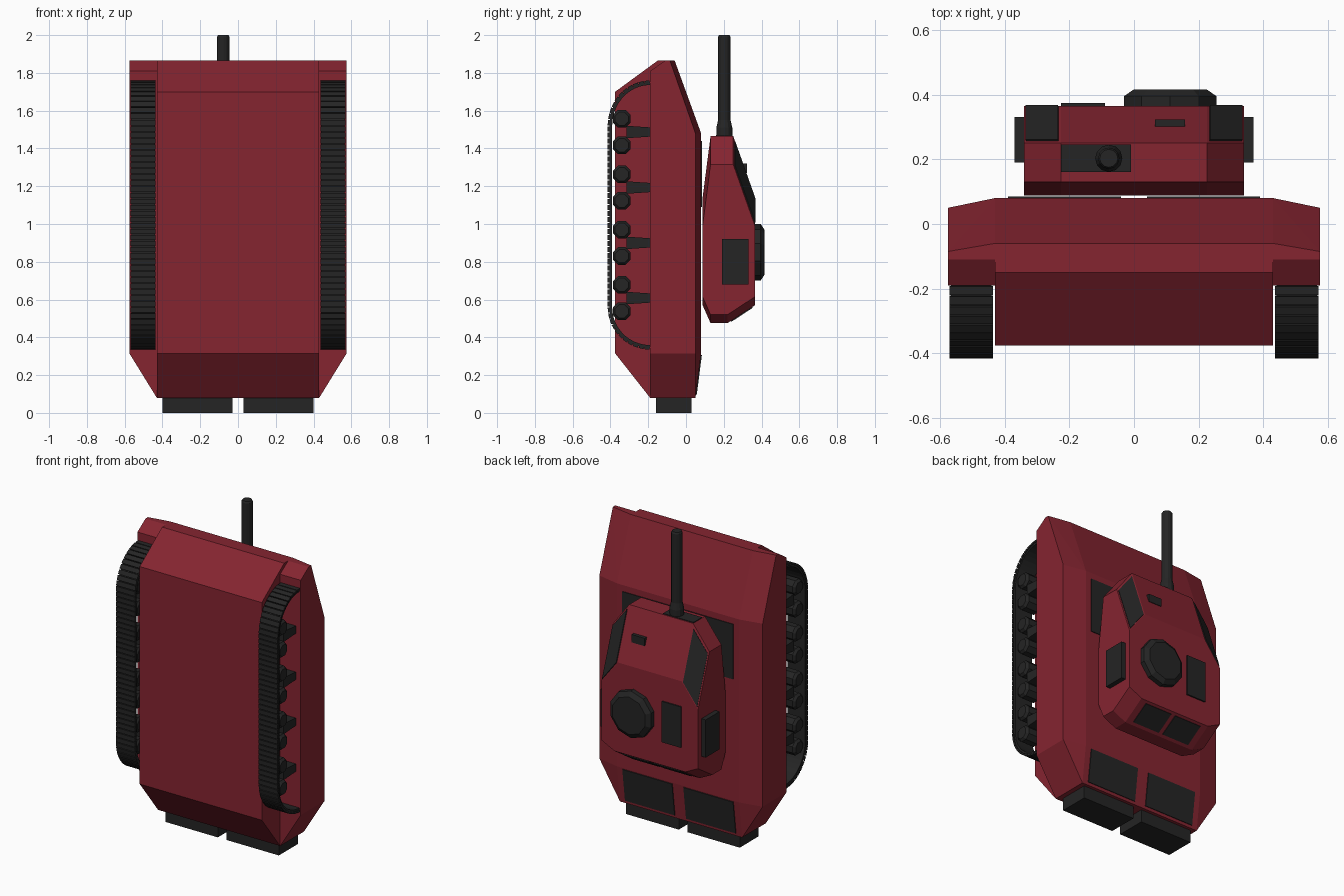
import bpy, bmesh, math
from mathutils import Vector

if "Cube" in bpy.data.objects:
    bpy.data.objects.remove(bpy.data.objects["Cube"])


def material(name, rgb):
    m = bpy.data.materials.new(name)
    m.diffuse_color = (*rgb, 1)
    m.use_nodes = True
    m.node_tree.nodes["Principled BSDF"].inputs["Base Color"].default_value = m.diffuse_color
    return m


RED = material("dark red paint", (0.235, 0.018, 0.030))
BLACK = material("black metal", (0.018, 0.018, 0.018))


def finish(name, bm, mat):
    bmesh.ops.recalc_face_normals(bm, faces=bm.faces)
    me = bpy.data.meshes.new(name)
    bm.to_mesh(me)
    bm.free()
    me.materials.append(mat)
    ob = bpy.data.objects.new(name, me)
    bpy.context.collection.objects.link(ob)
    return ob


def add_hull(bm, pts):
    verts = [bm.verts.new(p) for p in pts]
    bmesh.ops.convex_hull(bm, input=verts)


def solid(name, pts, mat):
    """Convex solid around the given points, with flat facets merged."""
    bm = bmesh.new()
    add_hull(bm, pts)
    bmesh.ops.dissolve_limit(bm, angle_limit=0.02, verts=bm.verts, edges=bm.edges)
    return finish(name, bm, mat)


def corners(x0, x1, y0, y1, z0, z1):
    return [(x, y, z) for x in (x0, x1) for y in (y0, y1) for z in (z0, z1)]


def plate(name, o, u, v, ur, vr, t, mat=BLACK):
    """Thin plate lying on the face o + a*u + b*v, raised outward by t."""
    o, u, v = Vector(o), Vector(u), Vector(v)
    quad = [o + u * a + v * b for a in ur for b in vr]
    n = u.cross(v).normalized()
    if n.dot(sum(quad, Vector()) / 4 - Vector((0, 0, 0.95))) < 0:
        n = -n
    return solid(name, [q - n * 0.003 for q in quad] + [q + n * t for q in quad], mat)


def lathe(name, profile, centre, axis, n, phase, mat):
    """Turned part: profile of (radius, position along axis)."""
    bm = bmesh.new()
    rings = []
    i, j = [k for k in range(3) if k != axis]
    for r, h in profile:
        ring = []
        for k in range(n):
            a = phase + 2 * math.pi * k / n
            p = list(centre)
            p[axis] = h
            p[i] += r * math.cos(a)
            p[j] += r * math.sin(a)
            ring.append(bm.verts.new(p))
        rings.append(ring)
    for a, b in zip(rings, rings[1:]):
        for k in range(n):
            bm.faces.new((a[k], a[(k + 1) % n], b[(k + 1) % n], b[k]))
    bm.faces.new(rings[0])
    bm.faces.new(rings[-1])
    return finish(name, bm, mat)


# Hull body: side profile (y, z) across the middle
body = [(-.375, .315), (-.19, .08), (.05, .08), (.08, .315),
        (.08, 1.48), (-.06, 1.865), (-.15, 1.865), (-.375, 1.70)]
solid("hull_body", [(x, y, z) for x in (-.43, .43) for y, z in body], RED)

# Sponsons over the tracks
inner = [(-.19, .08), (.05, .08), (.08, .315), (.08, 1.48),
         (-.06, 1.865), (-.11, 1.865), (-.19, 1.81)]
outer = [(-.19, .315), (.05, .315), (.05, 1.48),
         (-.085, 1.865), (-.11, 1.865), (-.19, 1.81)]

# Track path (y, z): quarter ellipse, straight run, quarter ellipse
path = [(-.19 - .225 * math.sin(a), 1.52 + .24 * math.cos(a))
        for a in [math.pi / 2 * k / 11 for k in range(12)]]
path += [(-.415, 1.52 - .96 * k / 30) for k in range(1, 30)]
path += [(-.19 - .225 * math.cos(a), .56 - .225 * math.sin(a))
         for a in [math.pi / 2 * k / 11 for k in range(12)]]


def track(name, s):
    bm = bmesh.new()
    for p, q in zip(path, path[1:]):
        p, q = Vector(p), Vector(q)
        d = q - p
        n = Vector((-d.y, d.x)).normalized()
        # inner band and a slightly wider raised pad on every link
        for x0, x1, e, h0, h1 in ((.44, .565, 0, .010, .024), (.436, .57, .08, 0, .013)):
            add_hull(bm, [(s * x, *(c + n * h)) for x in (x0, x1)
                          for c in (p + d * e, q - d * e) for h in (h0, h1)])
    return finish(name, bm, BLACK)


for s, side in ((-1, "left"), (1, "right")):
    solid(side + "_sponson", [(s * .43, y, z) for y, z in inner]
          + [(s * .575, y, z) for y, z in outer], RED)
    track(side + "_track", s)

    # Road wheel pairs with suspension arms
    for k, zc in enumerate((.608, .90, 1.193, 1.487)):
        for dz in (-.07, .07):
            lathe(f"{side}_wheel_{k}", [(.038, s * .445), (.051, s * .455), (.051, s * .545), (.038, s * .56)],
                  (0, -.34, zc + dz), 0, 8, math.pi / 8, BLACK)
        solid(f"{side}_arm_{k}", [(s * x, y, zc + t * w) for x in (.46, .54) for t in (-1, 1)
                                  for y, w in ((-.315, .033), (-.185, .024))], BLACK)

    # Deck grilles and rear boxes
    plate(side + "_front_grille", (0, .08, 0), (s, 0, 0), (0, 0, 1), (.04, .39), (1.09, 1.44), .005)
    plate(side + "_rear_grille", (0, .05, .08), (s, 0, 0), (0, .03, .235), (.04, .39), (.08, .97), .005)
    solid(side + "_rear_box", corners(s * .03, s * .40, -.16, .03, 0, .082), BLACK)

    # Turret panels: front corner, side box, rear slope
    plate(side + "_corner_panel", (s * .225, .25, 1.465), (s * .115, 0, -.15), (0, .115, -.325),
          (.07, .94), (.06, .98), .005)
    solid(side + "_turret_box", corners(s * .335, s * .37, .19, .33, .68, .92), BLACK)
    plate(side + "_turret_rear_panel", (0, .22, .475), (s, 0, 0), (0, .145, .095),
          (.015, .205), (.12, .9), .005)

# Turret shell: levels of (y, front z, corner front z, rear z, corner rear z)
shell = []
for y, f, r in ((.088, 1.14, .57), (.13, 1.465, .475), (.25, 1.465, None),
                (.22, None, .475), (.365, 1.14, .57)):
    for s in (-1, 1):
        if f:
            shell += [(s * .225, y, f), (s * .34, y, f - .15)]
        if r:
            shell += [(s * .25, y, r), (s * .34, y, r + .045)]
solid("turret_shell", shell, RED)

# Turret roof: cupola, hatch and sight
lathe("cupola", [(.15, .355), (.15, .395), (.12, .415)], (.112, 0, .85), 1, 10, math.pi / 2, BLACK)
solid("hatch_plate", corners(-.225, -.09, .36, .374, .72, .98), BLACK)
solid("sight_block", corners(.065, .157, .285, .323, 1.27, 1.32), BLACK)

# Gun
plate("mantlet_plate", (0, 0, 1.465), (1, 0, 0), (0, 1, 0), (-.225, -.01), (.16, .245), .005)
lathe("gun_barrel", [(.042, 1.46), (.042, 1.51), (.033, 1.55), (.033, 1.99), (.028, 2.0)],
      (-.078, .203, 0), 2, 12, 0, BLACK)
